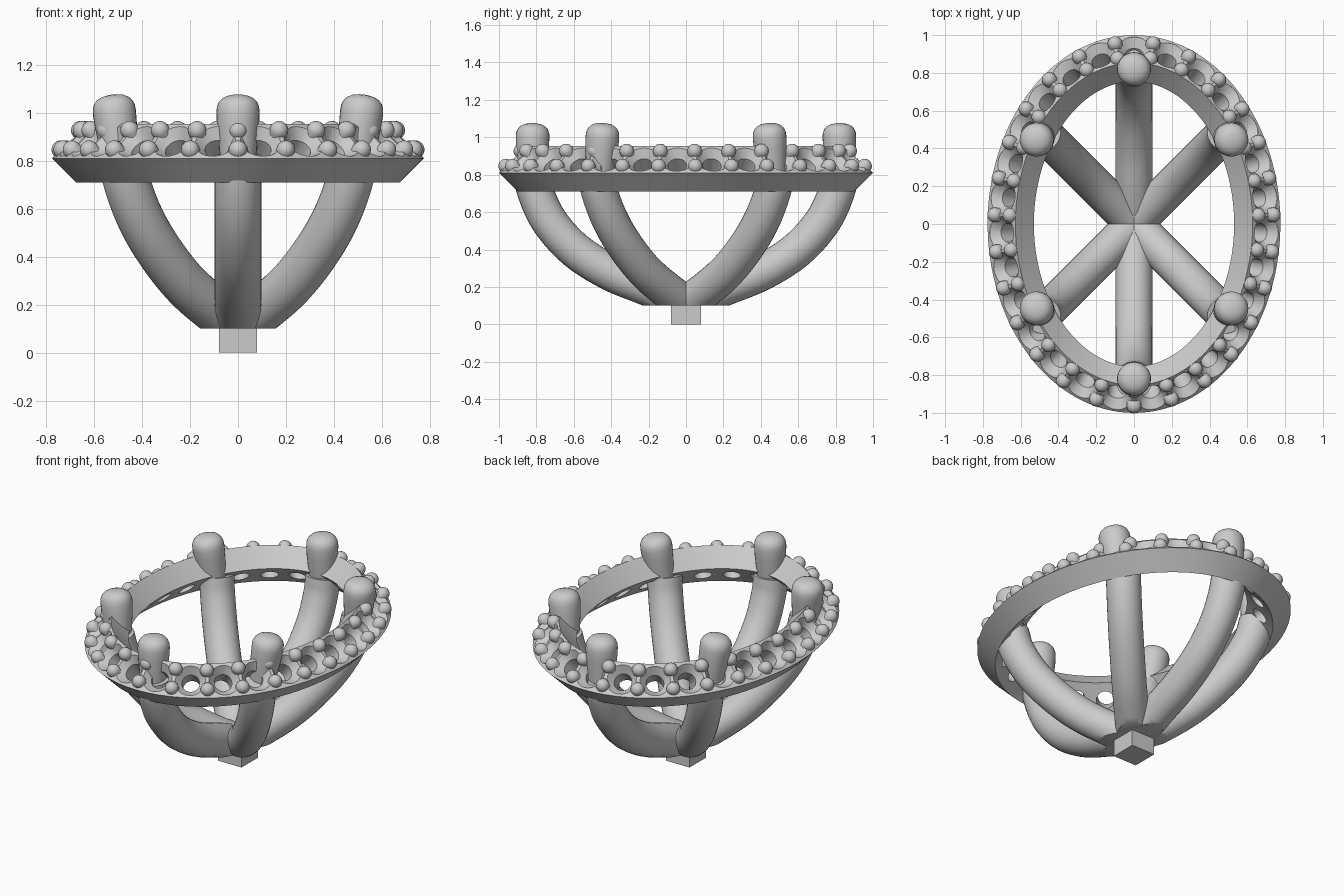
import bpy, bmesh, math
from mathutils import Vector, Matrix, geometry

if "Cube" in bpy.data.objects:
    bpy.data.objects.remove(bpy.data.objects["Cube"])

A, B = 0.775, 1.0            # outer half-sizes of the oval rim
SIDES = 28


def finish(name, bm, angle=35):
    bmesh.ops.recalc_face_normals(bm, faces=bm.faces)
    me = bpy.data.meshes.new(name)
    bm.to_mesh(me)
    bm.free()
    ob = bpy.data.objects.new(name, me)
    bpy.context.collection.objects.link(ob)
    smooth(ob, angle)
    return ob


def smooth(ob, angle=35):
    bpy.ops.object.select_all(action='DESELECT')
    ob.select_set(True)
    bpy.context.view_layer.objects.active = ob
    bpy.ops.object.shade_smooth_by_angle(angle=math.radians(angle))


def skin(bm, rings, closed=False):
    """Bridge equal-length rings of points; cap the ends unless closed."""
    vs = [[bm.verts.new(p) for p in r] for r in rings]
    n = len(vs[0])
    for i in range(len(vs) - (0 if closed else 1)):
        a, b = vs[i], vs[(i + 1) % len(vs)]
        for j in range(n):
            k = (j + 1) % n
            bm.faces.new((a[j], a[k], b[k], b[j]))
    if not closed:
        bm.faces.new(vs[0][::-1])
        bm.faces.new(vs[-1])


def lathe(bm, profile, origin, axis, sides=16):
    """Turn (radius, height) points about an axis."""
    rot = Vector((0, 0, 1)).rotation_difference(axis).to_matrix()
    rings = []
    for r, h in profile:
        rings.append([origin + rot @ Vector((r * math.cos(2 * math.pi * j / sides),
                                             r * math.sin(2 * math.pi * j / sides), h))
                      for j in range(sides)])
    skin(bm, rings)


# Oval path helpers: evenly spaced points along the rim, starting at the front
def oval(t, inset):
    p = Vector((A * math.sin(t), -B * math.cos(t), 0))
    n = Vector((p.x / A ** 2, p.y / B ** 2, 0)).normalized()
    return p - n * inset, n


N = 2000
lengths = [0]
for i in range(N):
    d = oval(2 * math.pi * (i + 1) / N, 0.07)[0] - oval(2 * math.pi * i / N, 0.07)[0]
    lengths.append(lengths[-1] + d.length)


def even(count, shift=0.0):
    out, i = [], 0
    for k in range(count):
        target = lengths[-1] * (k + shift) / count
        while lengths[i + 1] < target:
            i += 1
        f = (target - lengths[i]) / (lengths[i + 1] - lengths[i])
        out.append(2 * math.pi * (i + f) / N)
    return out


# Rim: tilted rectangular section swept round the oval
UP = Vector((0, 0, 1))
section = [(0, 0.81), (0.10, 0.71), (0.245, 0.853), (0.147, 0.953)]
bm = bmesh.new()
skin(bm, [[oval(t, d)[0] + UP * z for d, z in section] for t in even(144)], closed=True)
rim = finish("rim", bm)

# Countersunk stone seats cut through the rim
COUNT = 27
bm = bmesh.new()
for t in even(COUNT, 0.5):
    p, n = oval(t, 0.0735)
    lathe(bm, [(0.05, -0.19), (0.05, -0.045), (0.089, 0.0), (0.089, 0.04)],
          p + UP * 0.8815, (n + UP).normalized(), 24)
cutter = finish("seat_cutter", bm)
cutter.hide_render = True
mod = rim.modifiers.new("seats", 'BOOLEAN')
mod.operation, mod.solver, mod.object = 'DIFFERENCE', 'EXACT', cutter
bpy.ops.object.select_all(action='DESELECT')
bpy.context.view_layer.objects.active = rim
bpy.ops.object.modifier_apply(modifier=mod.name)
bpy.data.objects.remove(cutter)
smooth(rim, 30)

# Two rows of small beads between the seats
R = 0.039
bead = [(R * 0.9, -0.07), (R, 0)] + [(max(R * math.cos(a), 0.001), R * math.sin(a))
                                     for a in [math.pi / 2 * k / 5 for k in range(1, 6)]]
for name, inset in (("outer_beads", 0.036), ("inner_beads", 0.117)):
    bm = bmesh.new()
    for t in even(COUNT):
        p, n = oval(t, inset)
        lathe(bm, bead, p + UP * (0.81 + inset), (n + UP).normalized())
    finish(name, bm)


# Curved legs: round tubes bending down to the centre
def leg(name, path, angle):
    pts = [Vector(p) for p in path]
    fine = []
    for i in range(len(pts) - 1):
        p0, p1 = pts[i], pts[i + 1]
        m0 = (p1 - pts[i - 1]) / 2 if i else p1 - p0
        m1 = (pts[i + 2] - p0) / 2 if i + 2 < len(pts) else p1 - p0
        fine += geometry.interpolate_bezier(p0, p0 + m0 / 3, p1 - m1 / 3, p1, 6)[:-1]
    fine.append(pts[-1])
    rings = []
    for i, p in enumerate(fine):
        d = (fine[min(i + 1, len(fine) - 1)] - fine[max(i - 1, 0)]).normalized()
        rings.append([(p.x - d.y * 0.098 * math.cos(a), 0.098 * math.sin(a),
                       p.y + d.x * 0.098 * math.cos(a))
                      for a in [2 * math.pi * j / SIDES for j in range(SIDES)]])
    bm = bmesh.new()
    skin(bm, rings)
    # trim at the centre and flat underneath
    for co, no in (((0, 0, 0), (1, 0, 0)), ((0, 0, 0.1), (0, 0, 1))):
        cut = bmesh.ops.bisect_plane(bm, geom=bm.verts[:] + bm.edges[:] + bm.faces[:],
                                     plane_co=co, plane_no=no, clear_inner=True)
        edges = [e for e in cut['geom_cut'] if isinstance(e, bmesh.types.BMEdge)]
        bmesh.ops.holes_fill(bm, edges=edges, sides=0)
    bmesh.ops.rotate(bm, verts=bm.verts, cent=(0, 0, 0),
                     matrix=Matrix.Rotation(math.radians(angle), 3, 'Z'))
    finish(name, bm)


long_path = [(-0.2, 0.01), (0, 0.105), (0.19, 0.19), (0.4, 0.275), (0.59, 0.395),
             (0.73, 0.55), (0.805, 0.71), (0.825, 0.82)]
short_path = [(-0.2, 0.0), (0, 0.11), (0.14, 0.18), (0.31, 0.285), (0.46, 0.42),
              (0.575, 0.56), (0.655, 0.71), (0.685, 0.82)]
for name, path, angle in (("front_leg", long_path, -90), ("back_leg", long_path, 90),
                          ("front_right_leg", short_path, -45), ("back_right_leg", short_path, 45),
                          ("front_left_leg", short_path, -135), ("back_left_leg", short_path, 135)):
    leg(name, path, angle)

# Rounded prongs standing on the legs
dome = [(0.09, 0), (0.088, 0.025), (0.08, 0.045), (0.066, 0.06), (0.046, 0.07), (0.022, 0.075), (0.001, 0.076)]
spots = [("front", 0, -0.82, 0, -0.825), ("back", 0, 0.82, 0, 0.825)]
for fb, sy in (("front", -1), ("back", 1)):
    for lr, sx in (("left", -1), ("right", 1)):
        spots.append((f"{fb}_{lr}", sx * 0.515, sy * 0.447, sx * 0.485, sy * 0.465))
for name, tx, ty, bx, by in spots:
    top, foot = Vector((tx, ty, 1.0)), Vector((bx, by, 0.75))
    axis = (top - foot).normalized()
    bm = bmesh.new()
    lathe(bm, [(0.07, -0.25), (0.08, -0.13), (0.088, -0.05)] + dome, top, axis, SIDES)
    finish(name + "_prong", bm)

# Square foot under the legs
bm = bmesh.new()
bmesh.ops.create_cube(bm, size=1, matrix=Matrix.Translation((0, 0, 0.075)) @ Matrix.Diagonal((0.16, 0.16, 0.15, 1)))
finish("foot_block", bm)
